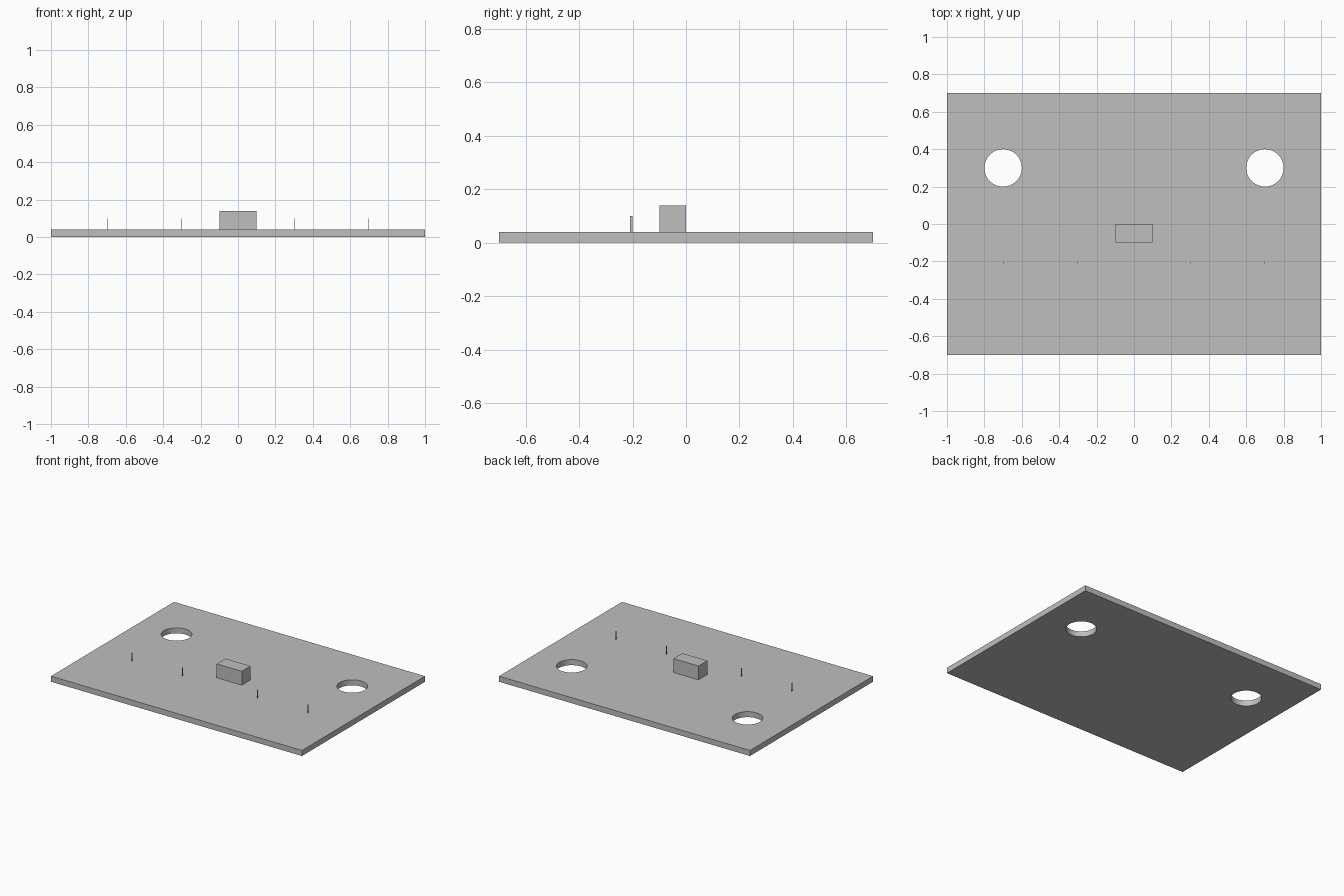
import bpy
import bmesh
from math import cos, sin, pi
from mathutils import Vector

cube = bpy.data.objects.get("Cube")
if cube:
    bpy.data.objects.remove(cube, do_unlink=True)

grey = bpy.data.materials.new("light grey")
grey.use_nodes = True
colour = (0.52, 0.52, 0.52, 1)
grey.diffuse_color = colour
grey.node_tree.nodes["Principled BSDF"].inputs["Base Color"].default_value = colour

THICK = 0.04


def finish(bm, name):
    bmesh.ops.recalc_face_normals(bm, faces=bm.faces)
    mesh = bpy.data.meshes.new(name)
    bm.to_mesh(mesh)
    bm.free()
    mesh.materials.append(grey)
    obj = bpy.data.objects.new(name, mesh)
    bpy.context.collection.objects.link(obj)
    return obj


def box(name, low, high):
    low, high = Vector(low), Vector(high)
    bm = bmesh.new()
    bmesh.ops.create_cube(bm, size=1)
    for v in bm.verts:
        v.co = (low + high) / 2 + v.co * (high - low)
    return finish(bm, name)


def loop(bm, points):
    verts = [bm.verts.new((x, y, 0)) for x, y in points]
    return [bm.edges.new((a, b)) for a, b in zip(verts, verts[1:] + verts[:1])]


# Base plate: outline with two round holes, filled and extruded
bm = bmesh.new()
edges = loop(bm, [(-1, -0.7), (1, -0.7), (1, 0.7), (-1, 0.7)])
SIDES = 64
for cx in (-0.7, 0.7):
    edges += loop(bm, [(cx + 0.1 * cos(2 * pi * i / SIDES), 0.3 + 0.1 * sin(2 * pi * i / SIDES))
                       for i in range(SIDES)])
bmesh.ops.triangle_fill(bm, use_beauty=True, use_dissolve=False, edges=edges, normal=(0, 0, 1))
result = bmesh.ops.extrude_face_region(bm, geom=bm.faces[:], use_keep_orig=True)
top = [g for g in result["geom"] if isinstance(g, bmesh.types.BMVert)]
bmesh.ops.translate(bm, verts=top, vec=(0, 0, THICK))
plate = finish(bm, "base_plate")
bpy.context.view_layer.objects.active = plate
plate.select_set(True)
bpy.ops.object.shade_smooth_by_angle()

# Raised block in the middle
box("centre_block", (-0.1, -0.1, THICK), (0.1, 0, 0.14))

# Row of thin upright fins
for side, s in (("right", -1), ("left", 1)):
    for place, x in (("inner", 0.3), ("outer", 0.7)):
        box(f"{side}_{place}_fin", (s * x - 0.001, -0.21, THICK), (s * x + 0.001, -0.2, 0.1))
